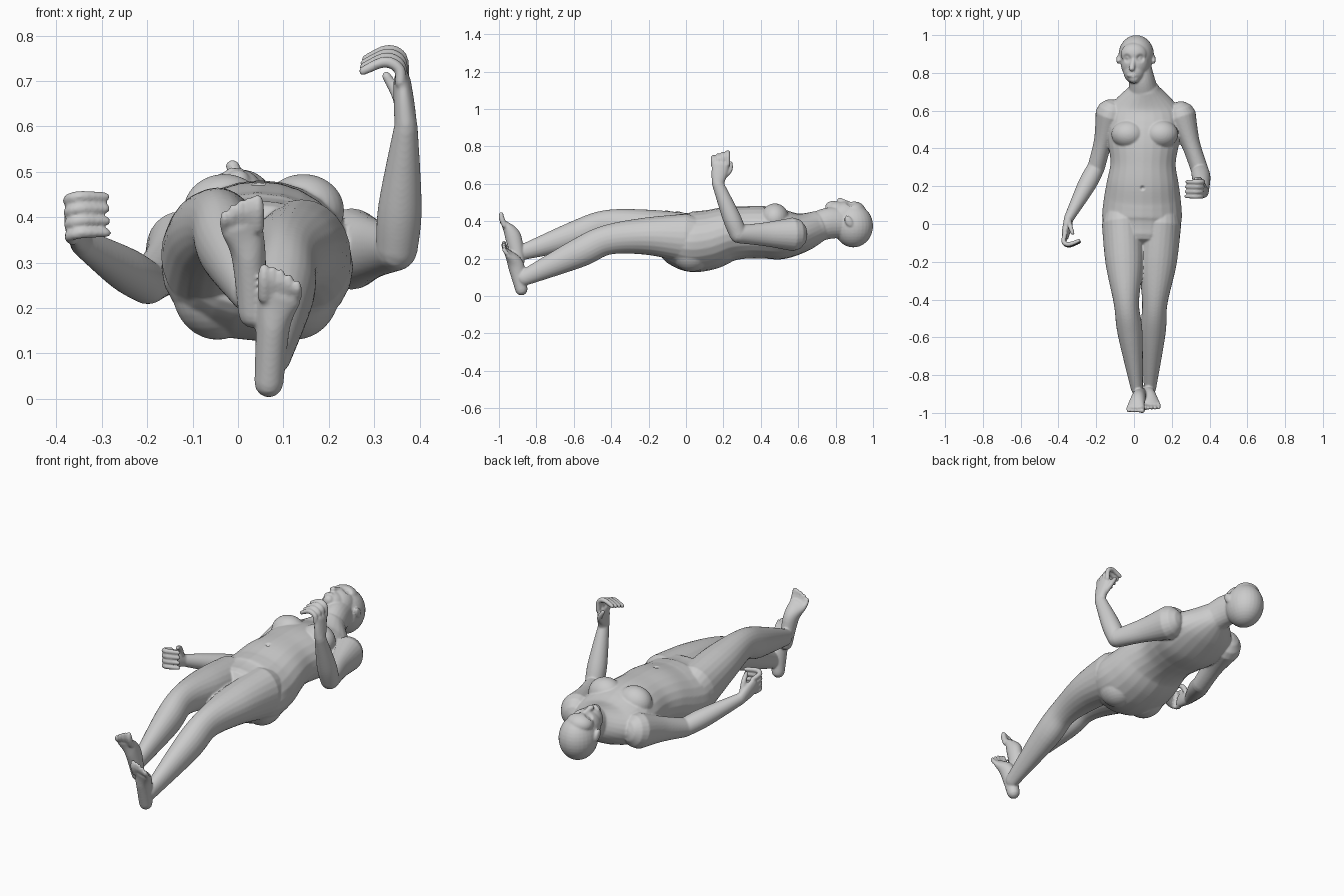
import bpy
import bmesh
import math
from mathutils import Vector, Matrix

old_cube = bpy.data.objects.get("Cube")
if old_cube:
    bpy.data.objects.remove(old_cube, do_unlink=True)

skin = bpy.data.materials.new("plain_grey")
skin.use_nodes = True
grey = (.6, .6, .6, 1)
skin.diffuse_color = grey
skin.node_tree.nodes["Principled BSDF"].inputs["Base Color"].default_value = grey

bm = bmesh.new()
RING_SIDES = 24
SMOOTH_STEPS = 8
RIGHTWARD = Vector((1, 0, 0))
FORWARD = Vector((0, -1, 0))
UPWARD = Vector((0, 0, 1))


def spline(rows):
    """Smooth curve through rows of numbers."""
    rows = [Vector(row) for row in rows]
    last = len(rows) - 1
    slopes = [(rows[min(i + 1, last)] - rows[max(i - 1, 0)]) / 2 for i in range(last + 1)]
    curve = []
    for i in range(last):
        for step in range(SMOOTH_STEPS):
            t = step / SMOOTH_STEPS
            ease = t * t * (3 - 2 * t)
            curve.append(rows[i].lerp(rows[i + 1], ease)
                         + slopes[i] * t * (1 - t) ** 2
                         - slopes[i + 1] * t * t * (1 - t))
    return curve + [rows[-1]]


def loft(points, widths, depths, up=UPWARD, dome=1):
    """Round-ended tube through points, with half widths across and along up."""
    path = spline([(*point, w, d) for point, w, d in zip(points, widths, depths)])
    centres = [Vector(row[:3]) for row in path]
    last = len(path) - 1
    rings = []
    for i, row in enumerate(path):
        width, depth = row[3], row[4]
        tangent = (centres[min(i + 1, last)] - centres[max(i - 1, 0)]).normalized()
        side = tangent.cross(up).normalized()
        front = side.cross(tangent)
        group = [(centres[i], side * width, front * depth)]
        if i in (0, last):
            outward = tangent * min(width, depth) * dome * (1 if i else -1)
            for angle in (.5, 1, 1.4):
                shrink = math.cos(angle)
                group.append((centres[i] + outward * math.sin(angle),
                              side * width * shrink, front * depth * shrink))
        rings += group if i else reversed(group)
    loops = []
    for centre, side, front in rings:
        angles = [math.tau * k / RING_SIDES for k in range(RING_SIDES)]
        loops.append([bm.verts.new(centre + side * math.cos(a) + front * math.sin(a))
                      for a in angles])
    for lower, upper in zip(loops, loops[1:]):
        for k in range(RING_SIDES):
            bm.faces.new((lower[k - 1], lower[k], upper[k], upper[k - 1]))
    bm.faces.new(reversed(loops[0]))
    bm.faces.new(loops[-1])


def ball(centre, radii, tilt=0):
    """Ellipsoid, tilted about the x axis."""
    placing = Matrix.Translation(centre) @ Matrix.Rotation(tilt, 4, 'X') @ Matrix.Diagonal((*radii, 1))
    bmesh.ops.create_uvsphere(bm, u_segments=28, v_segments=18, radius=1, matrix=placing)


def digit(points, radius):
    """Finger, thumb or toe with a narrower tip."""
    radii = [radius] * (len(points) - 1) + [radius * .8]
    loft(points, radii, radii, up=Vector((.4, .6, .2)))


def leg(hip, knee, ankle):
    """Thigh and calf share one profile on both sides."""
    hip, knee, ankle = Vector(hip), Vector(knee), Vector(ankle)
    thigh = hip.lerp(knee, .5) + UPWARD * .015
    calf = knee.lerp(ankle, .35)
    loft((hip, thigh, knee, calf, ankle),
         widths=(.11, .1, .067, .066, .032), depths=(.13, .1, .08, .078, .042))


def foot(heel, inward):
    """Upright foot; inward is the sideways direction of the big toe."""
    heel, inward = Vector(heel), RIGHTWARD * inward
    instep = heel + UPWARD * .13 + FORWARD * .03 - inward * .01
    toe_line = heel + UPWARD * .19 + FORWARD * .07 - inward * .025
    loft((heel, instep, toe_line), widths=(.032, .038, .047),
         depths=(.033, .043, .02), up=FORWARD)
    for i in range(5):
        root = toe_line + inward * (.035 - .018 * i) + FORWARD * .005
        length = .06 - .002 * i * i
        radius = .011 if i else .015
        digit((root, root + UPWARD * length * .6 + FORWARD * .015,
               root + UPWARD * length + FORWARD * .018), radius)


def arm(shoulder, elbow, wrist):
    """Upper arm and forearm meeting in a rounded elbow."""
    shoulder, elbow, wrist = Vector(shoulder), Vector(elbow), Vector(wrist)
    loft((shoulder, shoulder.lerp(elbow, .5), elbow),
         widths=(.09, .064, .048), depths=(.08, .05, .046), up=RIGHTWARD)
    loft((elbow, elbow.lerp(wrist, .35), wrist),
         widths=(.047, .048, .031), depths=(.046, .048, .026), up=RIGHTWARD)


def hand(wrist, reach, across, curl):
    """Half-closed hand; across points to the thumb, curl to the palm side."""
    wrist = Vector(wrist)
    reach, across, curl = (Vector(axis).normalized() for axis in (reach, across, curl))
    knuckles = wrist + reach * .1 + across * .015
    loft((wrist, wrist.lerp(knuckles, .5), knuckles),
         widths=(.032, .042, .046), depths=(.025, .023, .019), up=curl)
    for i in range(4):
        root = knuckles + across * (.026 * i - .039)
        rise = reach * .006 * i
        digit((root, root + reach * .03 + rise, root + reach * .045 + curl * .03 + rise,
               root + reach * .025 + curl * .08 + rise), .0125)
    thumb = wrist + reach * .03 + across * .03 + curl * .01
    digit((thumb, thumb + reach * .035 + across * .035 + curl * .01,
           thumb + reach * .075 + across * .04 + curl * .03), .013)


# Torso, with sections at even steps from the crotch to the neck
heights = (.31, .29, .3, .33, .34, .34, .33, .34, .38)
loft([(.04 + i * .002, i * .1 - .08, z) for i, z in enumerate(heights)],
     widths=(.18, .21, .205, .19, .173, .187, .2, .18, .08),
     depths=(.13, .16, .16, .147, .14, .14, .133, .105, .08), dome=.4)
for side in (-1, 1):
    ball((.057 + side * .087, .475, .415), (.09, .075, .08))
    ball((.04 + side * .085, .03, .24), (.1, .11, .11))

# Neck and head
loft([(.05, .7, .37), (.04, .77, .39), (.02, .85, .39)],
     widths=(.08, .068, .066), depths=(.08, .084, .08))
ball((.012, .895, .375), (.094, .105, .115))
ball((.006, .85, .425), (.076, .09, .08))
ball((.002, .805, .44), (.058, .062, .066))
ball((0, .77, .475), (.028, .026, .03))
ball((0, .9, .455), (.07, .06, .05))
loft([(0, .885, .49), (-.012, .822, .513)], widths=(.01, .016), depths=(.01, .013))
loft([(-.03, .787, .49), (-.006, .786, .505), (.02, .787, .49)], [.009] * 3, [.008] * 3)
for x in (-.083, .104):
    ball((x, .87, .4), (.011, .02, .033), tilt=.5)

# Limbs
leg(hip=(.14, 0, .31), knee=(.11, -.42, .3), ankle=(.085, -.87, .095))
leg(hip=(-.06, 0, .315), knee=(-.04, -.42, .38), ankle=(.015, -.87, .235))
foot(heel=(.068, -.88, .035), inward=-1)
foot(heel=(.033, -.895, .188), inward=1)
left_wrist, right_wrist = (.37, .17, .6), (-.345, .03, .345)
arm(shoulder=(.25, .57, .33), elbow=(.35, .28, .33), wrist=left_wrist)
arm(shoulder=(-.125, .58, .325), elbow=(-.2, .3, .255), wrist=right_wrist)
hand(left_wrist, reach=(-.1, 0, 1), across=(.1, 1, .1), curl=(-1, 0, 0))
hand(right_wrist, reach=(-.2, -1, .3), across=(0, .3, 1), curl=(1, 0, .1))

# Fuse the parts into one smooth skin
bmesh.ops.recalc_face_normals(bm, faces=bm.faces)
mesh = bpy.data.meshes.new("human_figure")
bm.to_mesh(mesh)
bm.free()
body = bpy.data.objects.new("human_figure", mesh)
bpy.context.collection.objects.link(body)
bpy.context.view_layer.objects.active = body
body.select_set(True)
remesh = body.modifiers.new("fuse", 'REMESH')
remesh.mode = 'VOXEL'
remesh.voxel_size = .005
relax = body.modifiers.new("relax", 'SMOOTH')
relax.iterations = 5
for modifier in (remesh.name, relax.name):
    bpy.ops.object.modifier_apply(modifier=modifier)


def press(centre, radius, height):
    """Soft bump, or dent when negative, in the finished skin."""
    for vertex in body.data.vertices:
        distance = (vertex.co - Vector(centre)).length / radius
        if distance < 1:
            vertex.co += UPWARD * height * (1 - distance ** 2) ** 2


# Eye sockets, eyeballs, mouth and navel
for x in (-.036, .032):
    press((x, .878, .49), radius=.03, height=-.014)
    press((x, .878, .48), radius=.017, height=.006)
press((-.006, .786, .51), radius=.012, height=-.004)
press((.045, .19, .474), radius=.016, height=-.012)

body.data.materials.clear()
body.data.materials.append(skin)
bpy.ops.object.shade_smooth()
